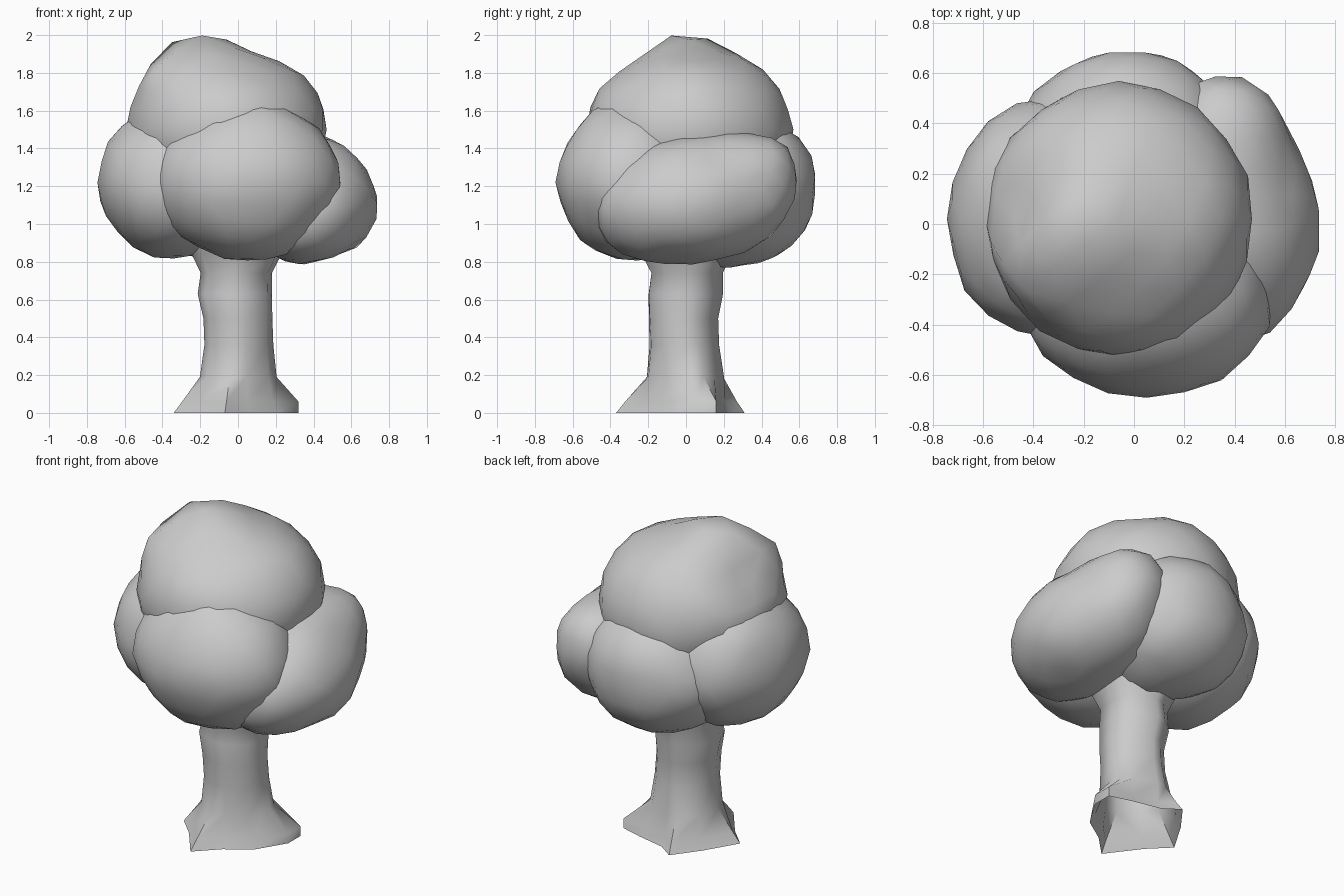
import bpy, bmesh, math
from mathutils import Vector, Matrix, noise

if "Cube" in bpy.data.objects:
    bpy.data.objects.remove(bpy.data.objects["Cube"])


def finish(name, bm, angle):
    bmesh.ops.recalc_face_normals(bm, faces=bm.faces[:])
    me = bpy.data.meshes.new(name)
    bm.to_mesh(me)
    bm.free()
    ob = bpy.data.objects.new(name, me)
    bpy.context.collection.objects.link(ob)
    bpy.ops.object.select_all(action='DESELECT')
    ob.select_set(True)
    bpy.context.view_layer.objects.active = ob
    bpy.ops.object.shade_smooth_by_angle(angle=math.radians(angle))
    return ob


def clump(name, centre, radii, tilt=0, pulls=()):
    """Lumpy leaf ball; each pull is (world point, radial push, reach)."""
    bm = bmesh.new()
    bmesh.ops.create_icosphere(bm, subdivisions=3, radius=1.01)
    c = Vector(centre)
    mat = (Matrix.Translation(c) @ Matrix.Rotation(math.radians(tilt), 4, 'X')
           @ Matrix.Diagonal((*radii, 1)))
    for v in bm.verts:
        p = mat @ v.co
        out = (p - c).normalized()
        push = 0.02 * noise.noise(p * 5)
        for point, amount, reach in pulls:
            push += amount * math.exp(-((p - Vector(point)).length / reach) ** 2)
        v.co = p + out * push
    return finish(name, bm, 50)


# Leaf clumps
clump("top_leaves", (-0.06, 0.02, 1.5), (0.525, 0.54, 0.42), pulls=[
    ((-0.22, 0.0, 1.9), 0.105, 0.17),
    ((-0.40, -0.16, 1.8), 0.09, 0.15),
    ((-0.1, 0.35, 1.82), 0.02, 0.2),
    ((-0.47, 0.08, 1.75), -0.08, 0.11)])
clump("front_leaves", (0.05, -0.27, 1.22), (0.48, 0.41, 0.41), pulls=[
    ((0.12, -0.4, 1.6), 0.04, 0.2),
    ((0.42, -0.46, 1.3), 0.03, 0.2),
    ((-0.35, -0.42, 1.3), 0.03, 0.2),
    ((0.05, -0.2, 0.81), 0.012, 0.2)])
clump("left_leaves", (-0.34, 0.02, 1.22), (0.40, 0.47, 0.40), pulls=[
    ((-0.5, 0.3, 1.5), 0.02, 0.2)])
clump("right_leaves", (0.38, 0.06, 1.15), (0.36, 0.55, 0.345), tilt=18, pulls=[
    ((0.62, 0.25, 1.4), -0.06, 0.25),
    ((0.4, 0.15, 1.5), -0.03, 0.25),
    ((0.62, 0.42, 1.2), -0.03, 0.2),
    ((0.7, -0.05, 1.02), 0.02, 0.2),
    ((0.5, -0.1, 0.85), -0.03, 0.2),
    ((0.30, 0.40, 0.9), 0.05, 0.22)])
clump("back_leaves", (-0.03, 0.29, 1.155), (0.44, 0.39, 0.37), pulls=[
    ((0.0, 0.5, 1.43), 0.05, 0.25),
    ((0.05, 0.05, 0.85), 0.05, 0.18)])

# Trunk: root outline on the ground, open underneath
base = [(0.32, 0.04), (0.32, 0.16), (0.18, 0.20), (0.0, 0.24), (-0.10, 0.31),
        (-0.22, 0.15), (-0.34, -0.05), (-0.22, -0.17), (-0.07, -0.37),
        (0.06, -0.24), (0.21, -0.14)]
angles = [math.atan2(y, x) for x, y in base]

# height, radius, centre x, centre y
levels = [(0.19, 0.205, -0.005, 0.0), (0.36, 0.184, 0.0, -0.01),
          (0.5, 0.184, -0.002, -0.018), (0.63, 0.198, -0.015, -0.008),
          (0.74, 0.19, -0.005, 0.0), (0.84, 0.24, 0.0, 0.0),
          (0.95, 0.27, 0.0, 0.0)]
bm = bmesh.new()
rings = [[bm.verts.new((x, y, 0)) for x, y in base]]
# Blunt edge along the right-hand root
rings.append([bm.verts.new((x, y, 0.06) if i < 2 else (x * 0.87, y * 0.87, 0.06))
              for i, (x, y) in enumerate(base)])
for z, r, cx, cy in levels:
    ring = []
    for a in angles:
        rr = r * (1 + 0.03 * math.sin(3 * a + 5 * z))
        ring.append(bm.verts.new((cx + rr * math.cos(a), cy + rr * math.sin(a), z)))
    rings.append(ring)
n = len(base)
for lo, hi in zip(rings, rings[1:]):
    for i in range(n):
        j = (i + 1) % n
        bm.faces.new((lo[i], lo[j], hi[j], hi[i]))
finish("trunk", bm, 50)
